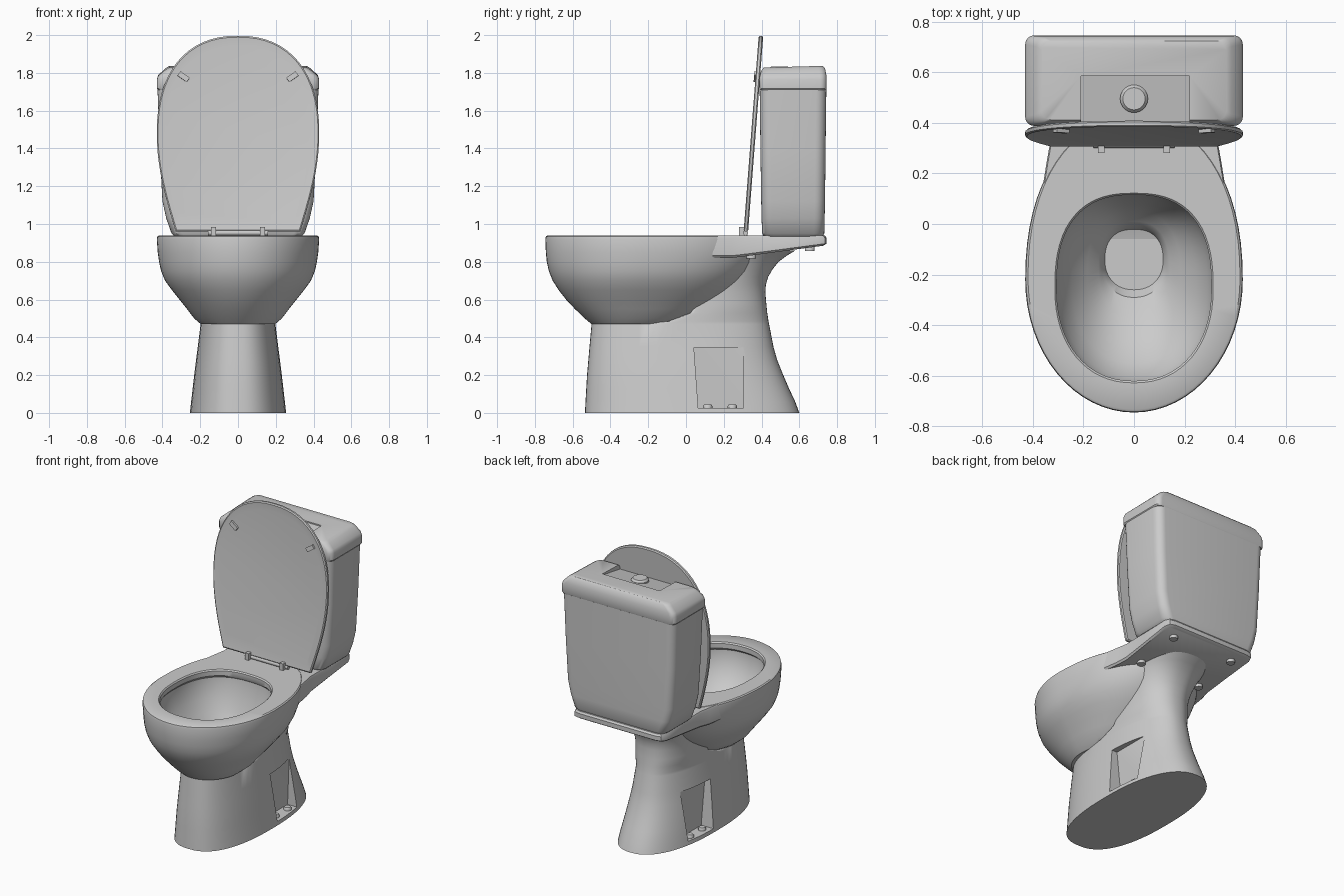
import bpy, bmesh, math
from mathutils import Vector, Matrix

if "Cube" in bpy.data.objects:
    bpy.data.objects.remove(bpy.data.objects["Cube"])


def loft(name, rings, angle=35):
    """Skin a stack of equal-length point rings and cap both ends."""
    bm = bmesh.new()
    rows = [[bm.verts.new(p) for p in r] for r in rings]
    n = len(rows[0])
    for a, b in zip(rows, rows[1:]):
        for i in range(n):
            j = (i + 1) % n
            bm.faces.new((a[i], a[j], b[j], b[i]))
    bm.faces.new(rows[0][::-1])
    bm.faces.new(rows[-1])
    bmesh.ops.recalc_face_normals(bm, faces=bm.faces)
    me = bpy.data.meshes.new(name)
    bm.to_mesh(me)
    bm.free()
    ob = bpy.data.objects.new(name, me)
    bpy.context.collection.objects.link(ob)
    smooth(ob, angle)
    return ob


def activate(ob):
    bpy.ops.object.select_all(action='DESELECT')
    ob.select_set(True)
    bpy.context.view_layer.objects.active = ob


def smooth(ob, angle=35):
    activate(ob)
    bpy.ops.object.shade_smooth_by_angle(angle=math.radians(angle))


def egg(z, yf, yb, w, ratio=0.45, nf=2.0, nb=2.2, n=64):
    """Egg-shaped horizontal ring: front half and back half differ."""
    c = yf + ratio * (yb - yf)
    pts = []
    for i in range(n):
        t = 2 * math.pi * i / n
        co, si = math.cos(t), math.sin(t)
        e, b = (nb, yb - c) if si > 0 else (nf, c - yf)
        pts.append((math.copysign(abs(co) ** (2 / e), co) * w,
                    c + math.copysign(abs(si) ** (2 / e), si) * b, z))
    return pts


def rounded(z, w, y0, y1, r, steps=6, slope=0.0):
    """Rounded rectangle ring, optionally rising towards the back."""
    pts = []
    for k, (sx, yc) in enumerate(((1, y1 - r), (-1, y1 - r), (-1, y0 + r), (1, y0 + r))):
        for i in range(steps + 1):
            a = math.pi / 2 * (k + i / steps)
            y = yc + r * math.sin(a)
            pts.append((sx * (w - r) + r * math.cos(a), y, z + slope * (y - y0)))
    return pts


def cut(target, name, rings):
    cutter = loft(name, rings)
    cutter.hide_render = True
    mod = target.modifiers.new(name, 'BOOLEAN')
    mod.operation, mod.solver, mod.object = 'DIFFERENCE', 'EXACT', cutter
    activate(target)
    bpy.ops.object.modifier_apply(modifier=mod.name)
    bpy.data.objects.remove(cutter, do_unlink=True)
    smooth(target)


def box(x0, x1, y0, y1, z0, z1):
    return [[(x0, y0, z), (x1, y0, z), (x1, y1, z), (x0, y1, z)] for z in (z0, z1)]


def knob(name, x, y, z, r, h):
    """Short round bolt head or button with a softened top edge."""
    prof = [(z, r), (z + h * 0.7, r), (z + h, r * 0.8)]
    return loft(name, [[(x + q * math.cos(i * math.pi / 12), y + q * math.sin(i * math.pi / 12), zz)
                        for i in range(24)] for zz, q in prof])


# Bowl: outside from the underside up, over the rim and down the inside
outer = [(.47, -.50, .00, .197), (.50, -.536, .07, .232), (.55, -.588, .14, .270),
         (.60, -.635, .21, .310), (.65, -.674, .27, .350), (.70, -.706, .32, .386),
         (.75, -.726, .36, .407), (.80, -.737, .39, .418), (.85, -.742, .41, .425),
         (.92, -.745, .42, .430), (.934, -.742, .42, .427), (.94, -.733, .415, .419)]
inner = [(.94, -.628, .122, .313), (.932, -.62, .115, .306), (.90, -.62, .115, .306),
         (.885, -.635, .125, .318), (.84, -.632, .12, .315), (.76, -.605, .10, .290),
         (.68, -.55, .075, .245), (.61, -.46, .045, .185), (.565, -.37, .01, .14),
         (.54, -.29, -.015, .125), (.50, -.26, -.025, .115)]
loft("bowl", [egg(*r) for r in outer] + [egg(*r, ratio=.5, nf=2.2, nb=2.5) for r in inner])

# Pedestal foot, then a blunt-fronted neck rising under the bowl and shelf
foot = [(0, -.535, .60, .255), (.06, -.532, .578, .248), (.13, -.528, .545, .24),
        (.20, -.524, .515, .232), (.28, -.517, .483, .222), (.35, -.511, .463, .213),
        (.47, -.50, .440, .198)]
neck = [(.485, -.10, .437, .197), (.53, .02, .43, .195), (.58, .05, .425, .193),
        (.64, .08, .420, .192), (.68, .11, .423, .194), (.72, .125, .435, .198),
        (.76, .14, .458, .204), (.80, .15, .49, .213), (.83, .15, .53, .222), (.86, .15, .58, .235)]
pedestal = loft("pedestal", [egg(*r, ratio=.5, nf=2.5, nb=2.3) for r in foot]
                + [egg(*r, ratio=.12, nf=8, nb=2.3) for r in neck])
for s in (-1, 1):
    cut(pedestal, "recess_cutter",
        [[(s * a, y0, z), (s * .4, y0, z), (s * .4, .305, z), (s * a, .305, z)]
         for a, y0, z in ((.16, .065, .025), (.172, .042, .345))])
    for y in (.115, .245):
        knob("floor_bolt", s * .202, y, .02, .024, .025)

# Shelf behind the bowl, thinning towards the back
half = [(.362, .14), (.346, .24), (.332, .32), (.335, .50), (.34, .70), (.325, .735), (.29, .745)]
plan = half + [(-x, y) for x, y in reversed(half)]


def shelf_ring(k, zf):
    return [(x * k, .14 + (y - .14) * k, zf(y)) for x, y in plan]


def under(y):
    return .82 + .065 * max(0, (y - .25) / .495)


loft("shelf", [shelf_ring(.97, under), shelf_ring(1, lambda y: under(y) + .012),
               shelf_ring(1, lambda y: .926), shelf_ring(.985, lambda y: .938)])
for x in (-.23, .23):
    for y in (.345, .655):
        knob("shelf_bolt", x, y, under(y) - .016, .026, .03)

# Tank body
loft("tank", [rounded(z, w, a, b, .055) for z, w, a, b in
              ((.935, .335, .412, .725), (.95, .352, .403, .732), (1.03, .380, .400, .734),
               (1.12, .400, .398, .736), (1.40, .415, .394, .739), (1.712, .426, .390, .743))])

# Tank cover with chamfered top, sloped recess and push button
cover = loft("tank_cover", [rounded(z, w, a, b, .035, slope=sl) for z, w, a, b, sl in
                            ((1.71, .424, .391, .742, 0), (1.718, .43, .388, .745, 0),
                             (1.765, .43, .388, .745, 0), (1.785, .422, .391, .743, .01),
                             (1.815, .385, .40, .736, .03), (1.828, .365, .412, .724, .03))])
cut(cover, "cover_recess_cutter",
    [[(x, .36, 1.787), (x, .585, 1.825), (x, .585, 1.9), (x, .36, 1.9)] for x in (-.21, .22)])
knob("flush_button", 0, .495, 1.79, .055, .043)

# Raised lid leaning on the tank
lid_frame = Matrix.Translation((0, .305, .962)) @ Matrix.Rotation(-.077, 4, 'X')
side = [(.33 + .10 * math.sin(math.pi / 2 * i / 10), .052 * i) for i in range(10)]
arch = [(.43 * math.cos(a) ** .87, .52 + .518 * math.sin(a) ** .87)
        for a in (math.pi / 2 * i / 16 for i in range(16))]
half = side + arch
outline = half + [(0, 1.038)] + [(-x, s) for x, s in reversed(half)]


def lid_ring(k, t):
    return [lid_frame @ Vector((x * k, t, .5 + (s - .5) * k)) for x, s in outline]


loft("lid", [lid_ring(.90, .006), lid_ring(.985, 0), lid_ring(1, .005),
             lid_ring(1, .018), lid_ring(.985, .024)])

# Lid bumpers and hinges
for s in (-1, 1):
    bumper = loft("lid_bumper", box(-.03, .03, -.008, .01, -.014, .014))
    bumper.matrix_world = lid_frame @ Matrix.Translation((s * .288, 0, .82)) @ Matrix.Rotation(-s * .62, 4, 'Y')
    loft("hinge", box(s * .13 - .013, s * .13 + .013, .28, .325, .935, .985))
loft("hinge_bar", [[(x, .315 + .014 * math.cos(i * math.pi / 6), .953 + .014 * math.sin(i * math.pi / 6))
                    for i in range(12)] for x in (-.16, .16)])
